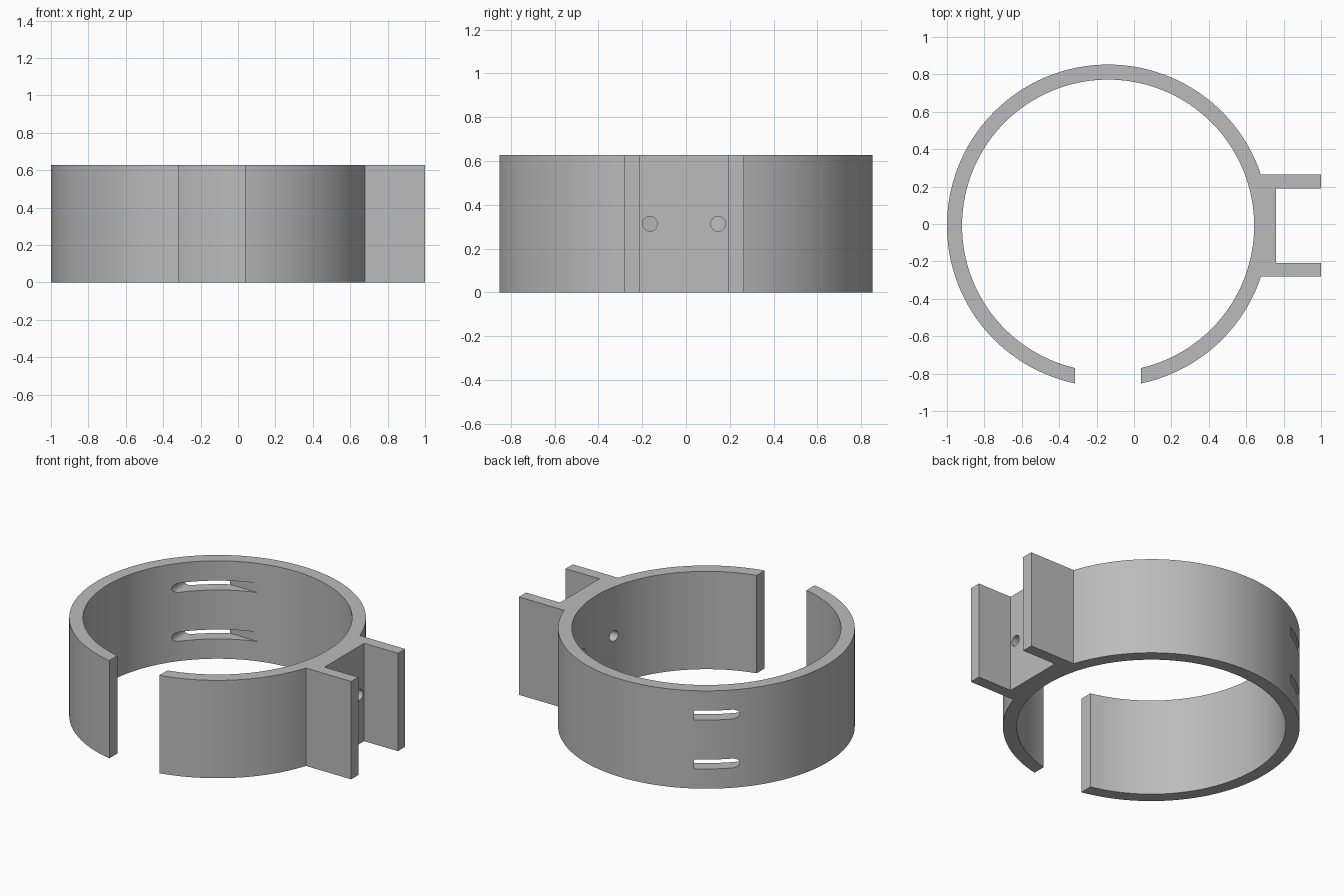
import bpy
import bmesh
import math

cube = bpy.data.objects.get("Cube")
if cube:
    bpy.data.objects.remove(cube, do_unlink=True)

CX, CY = -0.1385, -0.009      # ring centre
R_OUT, R_IN = 0.8615, 0.781
HEIGHT = 0.627
GAP = 0.177                   # half width of the front opening
ARM_OUT, ARM_IN = 0.273, 0.2  # half widths of the bracket, outside and inside
BASE_X, TIP_X = 0.76, 1.0

grey = bpy.data.materials.new("light_grey")
grey.use_nodes = True
colour = (0.5, 0.5, 0.5, 1)
grey.diffuse_color = colour
grey.node_tree.nodes["Principled BSDF"].inputs["Base Color"].default_value = colour


def arc(radius, start, end, steps):
    angles = [start + (end - start) * i / steps for i in range(steps + 1)]
    return [(CX + radius * math.cos(a), CY + radius * math.sin(a)) for a in angles]


def prism(name, outline, vector):
    """Extrude a closed 3D outline along a vector."""
    bm = bmesh.new()
    face = bm.faces.new([bm.verts.new(p) for p in outline])
    extruded = bmesh.ops.extrude_face_region(bm, geom=[face])
    verts = [g for g in extruded["geom"] if isinstance(g, bmesh.types.BMVert)]
    bmesh.ops.translate(bm, verts=verts, vec=vector)
    bmesh.ops.recalc_face_normals(bm, faces=bm.faces)
    mesh = bpy.data.meshes.new(name)
    bm.to_mesh(mesh)
    bm.free()
    mesh.materials.append(grey)
    obj = bpy.data.objects.new(name, mesh)
    bpy.context.collection.objects.link(obj)
    return obj


# Split ring and U-shaped bracket as one outline
front = -math.pi / 2
gap_out, gap_in = math.asin(GAP / R_OUT), math.asin(GAP / R_IN)
join = math.asin(ARM_OUT / R_OUT)
full = 2 * math.pi
bracket = [(TIP_X, -ARM_OUT), (TIP_X, -ARM_IN), (BASE_X, -ARM_IN),
           (BASE_X, ARM_IN), (TIP_X, ARM_IN), (TIP_X, ARM_OUT)]
outline = arc(R_OUT, front + gap_out, -join, 24)
outline += [(x, CY + y) for x, y in bracket]
outline += arc(R_OUT, join, front + full - gap_out, 84)
outline += arc(R_IN, front + full - gap_in, front + gap_in, 120)
clamp = prism("clamp_ring", [(x, y, 0) for x, y in outline], (0, 0, HEIGHT))

cutters = []

# Screw holes through the bracket base
for side in (-1, 1):
    circle = [(0.4, CY + side * 0.156 + 0.034 * math.cos(full * i / 32),
               HEIGHT / 2 + 0.034 * math.sin(full * i / 32)) for i in range(32)]
    cutters.append(prism("screw_hole_cutter", circle, (0.45, 0, 0)))

# Round-ended strap slots through the back of the ring
SLOT_R, SLOT_LEFT, SLOT_RIGHT, SLOT_BACK = 0.03, -0.778, -0.3, 0.735
for level in (0.25, 0.75):
    slot = []
    for x, start in ((SLOT_RIGHT, front), (SLOT_LEFT + SLOT_R, -front)):
        for i in range(13):
            a = start + math.pi * i / 12
            slot.append((x + SLOT_R * math.cos(a), SLOT_BACK,
                         HEIGHT * level + SLOT_R * math.sin(a)))
    cutters.append(prism("strap_slot_cutter", slot, (0, -0.4, 0)))

for cutter in cutters:
    cutter.hide_render = True
    cutter.hide_set(True)
    cut = clamp.modifiers.new("cut", "BOOLEAN")
    cut.operation = "DIFFERENCE"
    cut.solver = "EXACT"
    cut.object = cutter

# Bake the cuts, drop the cutters and smooth the curved walls
bpy.context.view_layer.update()
evaluated = clamp.evaluated_get(bpy.context.evaluated_depsgraph_get())
baked = bpy.data.meshes.new_from_object(evaluated)
clamp.modifiers.clear()
clamp.data = baked
for cutter in cutters:
    bpy.data.objects.remove(cutter, do_unlink=True)
bpy.ops.object.select_all(action="DESELECT")
clamp.select_set(True)
bpy.context.view_layer.objects.active = clamp
bpy.ops.object.shade_smooth_by_angle(angle=math.radians(20))
